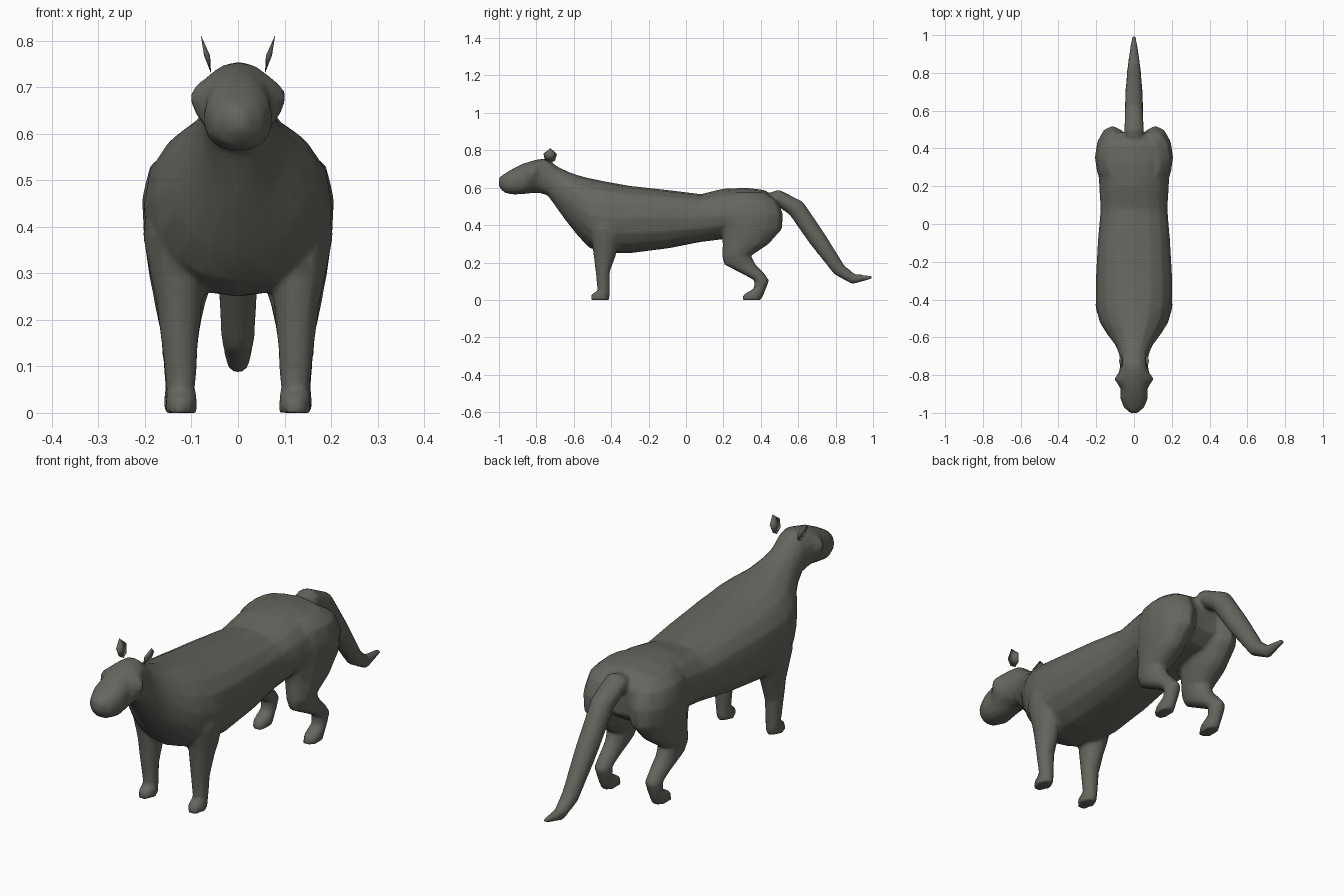
import bpy, bmesh, math
from mathutils import Vector

if "Cube" in bpy.data.objects:
    bpy.data.objects.remove(bpy.data.objects["Cube"])

fur = bpy.data.materials.new("grey_fur")
fur.diffuse_color = (0.132, 0.132, 0.115, 1)
fur.use_nodes = True
fur.node_tree.nodes["Principled BSDF"].inputs["Base Color"].default_value = fur.diffuse_color


def loft(bm, rings):
    """Skin a list of equal point rings and cap both ends."""
    loops = [[bm.verts.new(p) for p in r] for r in rings]
    n = len(loops[0])
    for a, b in zip(loops, loops[1:]):
        for i in range(n):
            j = (i + 1) % n
            bm.faces.new((a[i], a[j], b[j], b[i]))
    bm.faces.new(loops[0][::-1])
    bm.faces.new(loops[-1])


def finish(name, bm):
    bmesh.ops.recalc_face_normals(bm, faces=bm.faces)
    for f in bm.faces:
        f.smooth = True
    me = bpy.data.meshes.new(name)
    bm.to_mesh(me)
    bm.free()
    me.materials.append(fur)
    ob = bpy.data.objects.new(name, me)
    bpy.context.collection.objects.link(ob)
    return ob


def power(v, p):
    return math.copysign(abs(v) ** p, v)


def trunk_ring(y, low, mid, top, w, p, n=16):
    """Cross-section: widest at height mid, p sets boxy (<1) or pointed (>1)."""
    pts = []
    for i in range(n):
        a = math.tau * i / n
        s = power(math.sin(a), p)
        pts.append((w * power(math.cos(a), p), y,
                    mid + s * (top - mid if s > 0 else mid - low)))
    return pts


def flat_ring(x, y, z, rx, ry, side, n=12):
    return [(side * (x + rx * math.cos(math.tau * i / n)),
             y + ry * math.sin(math.tau * i / n), z) for i in range(n)]


bm = bmesh.new()

# Head, neck and trunk: y, bottom, widest height, top, half width, power
TRUNK = [
    (-1.0, .605, .63, .655, .02, 1), (-.97, .572, .625, .675, .055, .9),
    (-.92, .563, .63, .705, .074, .85), (-.87, .566, .645, .73, .072, .9),
    (-.82, .57, .682, .745, .106, 1.3), (-.785, .572, .67, .753, .08, .9),
    (-.74, .56, .65, .755, .072, .9), (-.69, .49, .61, .715, .078, 1),
    (-.64, .42, .56, .69, .10, 1), (-.58, .345, .49, .667, .145, 1),
    (-.52, .28, .46, .652, .182, .95), (-.44, .25, .44, .635, .203, .9),
    (-.3, .25, .44, .61, .203, .85), (-.1, .275, .44, .588, .192, .85),
    (.08, .31, .44, .566, .177, .85), (.2, .325, .45, .595, .185, .9),
    (.32, .335, .45, .60, .19, .9), (.42, .35, .46, .588, .17, .9),
    (.485, .40, .47, .54, .11, 1)]
loft(bm, [trunk_ring(*s) for s in TRUNK])

# Legs: x, y, z, half width, half depth
FORELEG = [
    (.125, -.42, .50, .068, .08), (.135, -.43, .38, .070, .09),
    (.130, -.43, .29, .058, .07), (.126, -.435, .24, .050, .06),
    (.125, -.445, .15, .040, .038), (.123, -.44, .05, .031, .033),
    (.122, -.456, .03, .034, .05), (.122, -.46, 0, .034, .05)]
HINDLEG = [
    (.09, .33, .575, .05, .09), (.105, .345, .53, .085, .145),
    (.113, .352, .46, .094, .168), (.115, .35, .38, .088, .165),
    (.12, .32, .30, .072, .125), (.125, .27, .235, .055, .078),
    (.125, .288, .19, .045, .085), (.125, .36, .14, .039, .06),
    (.125, .405, .105, .036, .04), (.125, .395, .06, .032, .033),
    (.125, .362, .03, .035, .055), (.125, .35, 0, .034, .052)]
for side in (-1, 1):
    for leg in (FORELEG, HINDLEG):
        loft(bm, [flat_ring(*s, side) for s in leg])

# Tail: y, z, half width, half thickness, swept across its path
TAIL = [(.40, .53, .035, .03), (.49, .548, .052, .042), (.59, .49, .05, .05),
        (.70, .33, .046, .048), (.82, .16, .036, .036),
        (.895, .112, .026, .028), (.998, .121, .01, .008)]
rings = []
for i, (y, z, rx, rt) in enumerate(TAIL):
    a, b = TAIL[max(i - 1, 0)], TAIL[min(i + 1, len(TAIL) - 1)]
    d = Vector((b[0] - a[0], b[1] - a[1])).normalized()
    rings.append([(rx * math.cos(t), y - d.y * rt * math.sin(t),
                   z + d.x * rt * math.sin(t))
                  for t in (math.tau * k / 12 for k in range(12))])
loft(bm, rings)

# Fuse the parts into one soft skin, then thin it to a light mesh
body = finish("body", bm)
fuse = body.modifiers.new("fuse", 'REMESH')
fuse.mode = 'VOXEL'
fuse.voxel_size = 0.009
fuse.use_smooth_shade = True
soft = body.modifiers.new("soften", 'SMOOTH')
soft.factor = 0.5
soft.iterations = 4
thin = body.modifiers.new("thin", 'DECIMATE')
thin.ratio = 0.12

# Ears: thin cupped leaves, outline in y, z
EAR = [(-.725, .812), (-.762, .782), (-.755, .748), (-.725, .73),
       (-.70, .745), (-.69, .78)]
for side, name in ((-1, "right_ear"), (1, "left_ear")):
    bm = bmesh.new()

    def ear_x(z):
        return .058 + .022 * ((z - .73) / .082) ** 1.4

    rim = [bm.verts.new((side * ear_x(z), y, z)) for y, z in EAR]
    for x in (.060, .073):
        hub = bm.verts.new((side * x, -.726, .768))
        for i, v in enumerate(rim):
            bm.faces.new((v, rim[(i + 1) % len(rim)], hub))
    finish(name, bm)
